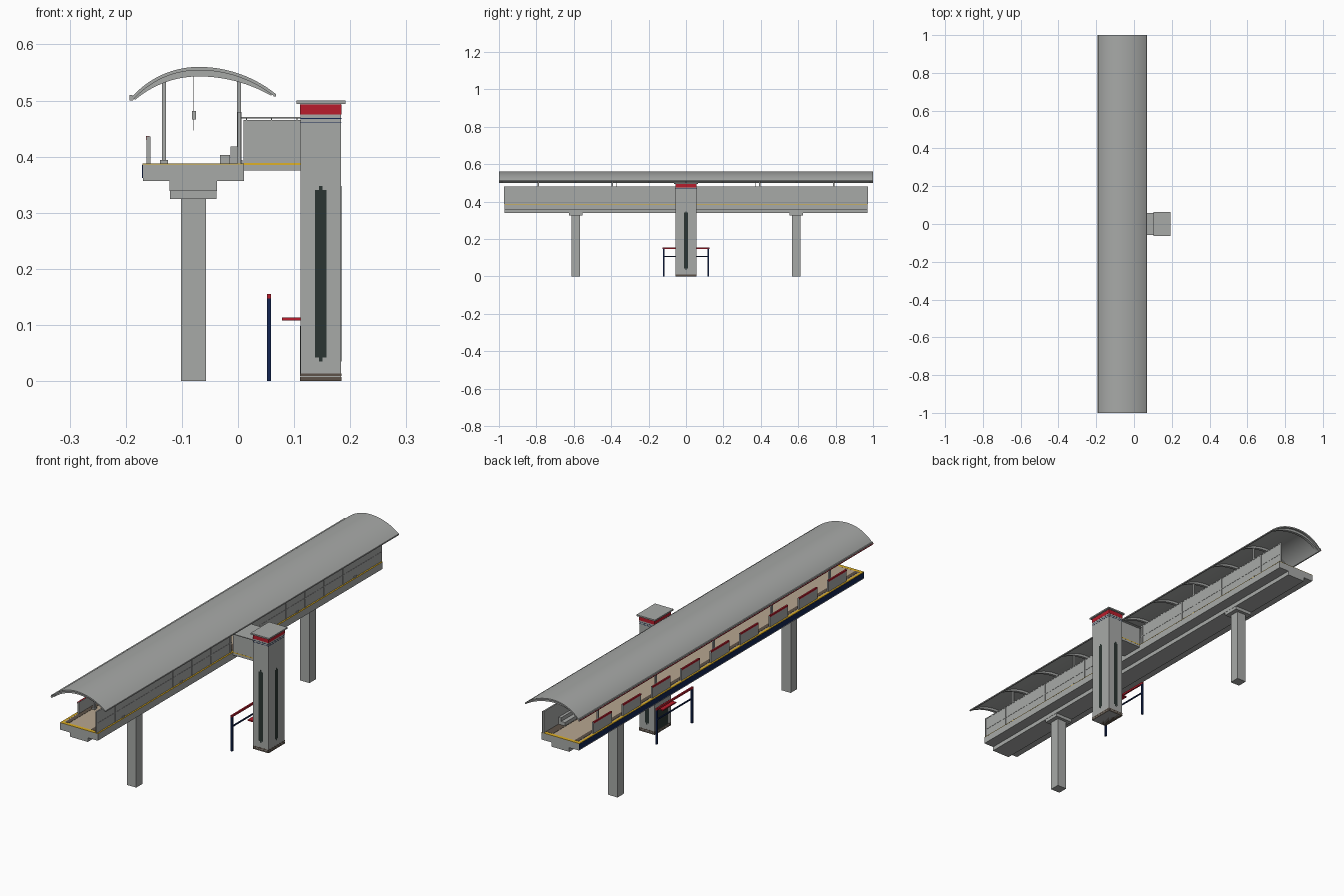
import bpy, bmesh, math

if "Cube" in bpy.data.objects:
    bpy.data.objects.remove(bpy.data.objects["Cube"])


def mat(name, r, g, b):
    m = bpy.data.materials.new(name)
    m.diffuse_color = (r, g, b, 1)
    m.use_nodes = True
    m.node_tree.nodes["Principled BSDF"].inputs["Base Color"].default_value = m.diffuse_color
    return m


GREY = mat("concrete_grey", 0.39, 0.40, 0.39)
RED = mat("red", 0.48, 0.012, 0.025)
NAVY = mat("navy", 0.006, 0.018, 0.085)
YELLOW = mat("yellow", 0.74, 0.44, 0.02)
TAN = mat("tan_floor", 0.47, 0.38, 0.28)
BROWN = mat("brown", 0.11, 0.085, 0.065)
DARK = mat("dark_glass", 0.024, 0.036, 0.032)


def finish(name, bm, m):
    bmesh.ops.recalc_face_normals(bm, faces=bm.faces)
    me = bpy.data.meshes.new(name)
    bm.to_mesh(me)
    bm.free()
    me.materials.append(m)
    ob = bpy.data.objects.new(name, me)
    bpy.context.collection.objects.link(ob)
    return ob


def boxes(name, m, *extents):
    """One object made of boxes given as (x0, x1, y0, y1, z0, z1)."""
    bm = bmesh.new()
    for x0, x1, y0, y1, z0, z1 in extents:
        vs = bmesh.ops.create_cube(bm, size=1)["verts"]
        for v in vs:
            v.co = (x0 + (v.co.x + .5) * (x1 - x0),
                    y0 + (v.co.y + .5) * (y1 - y0),
                    z0 + (v.co.z + .5) * (z1 - z0))
    return finish(name, bm, m)


def roof_line(mid, end, reach=1.0, n=14):
    """Roof curve of two tangent arcs, sunk by mid at the peak and end at the tips."""
    pts = []
    for i in range(-n, n + 1):
        r, tip = (.159, 50) if i < 0 else (.2195, 38.6)
        t = i / n * reach
        a = math.radians(tip * t)
        d = r - (mid + (end - mid) * t * t)
        pts.append((-.07 + d * math.sin(a), .56 - r + d * math.cos(a)))
    return pts


def arch(name, m, outer, inner, spans):
    """Sweep the ring between two curves along y, once for each span."""
    bm = bmesh.new()
    profile = outer + inner[::-1]
    for y0, y1 in spans:
        f = bm.faces.new([bm.verts.new((x, y0, z)) for x, z in profile])
        r = bmesh.ops.extrude_face_region(bm, geom=[f])["geom"]
        bmesh.ops.translate(bm, vec=(0, y1 - y0, 0),
                            verts=[v for v in r if isinstance(v, bmesh.types.BMVert)])
    ob = finish(name, bm, m)
    for p in ob.data.polygons:
        p.use_smooth = True
    ob.data.set_sharp_from_angle(angle=math.radians(30))


# curved roof, its ribs and edge trims
arch("roof_shell", GREY, roof_line(0, 0), roof_line(.006, .005), [(-1, 1)])
rib_y = [-.985 + .197 * i for i in range(11)]
arch("roof_ribs", GREY, roof_line(.005, .004, .97), roof_line(.017, .007, .97),
     [(y - .006, y + .006) for y in rib_y])
boxes("roof_edge_left", GREY, (-.193, -.188, -1, 1, .500, .510))
boxes("roof_edge_right", GREY, (.063, .068, -1, 1, .507, .512))
boxes("roof_edge_stripe", RED, (-.1935, -.193, -1, 1, .502, .505))

# platform deck with floor, yellow border, brown floor strips and navy side band
L = .97
boxes("deck", GREY, (-.169, .0105, -L, L, .357, .386))
boxes("floor", TAN, (-.160, .001, -L + .015, L - .015, .385, .3872))
boxes("floor_border", YELLOW,
      (-.170, -.160, -L, L, .385, .3875), (.001, .0107, -L, L, .3855, .3875),
      (-.160, .001, -L, -L + .015, .386, .3875), (-.160, .001, L - .015, L, .386, .3875))
boxes("floor_strips", BROWN, (-.155, -.138, -L + .015, L - .015, .387, .3882),
      (-.034, -.001, -L + .015, L - .015, .387, .3882))
boxes("deck_side_band", NAVY, (-.171, -.169, -L, L, .362, .385))
boxes("under_beam", GREY, (-.122, -.037, -L, L, .339, .357))

# supporting columns
for s, side in ((-1, "front"), (1, "back")):
    y = s * .59
    boxes(side + "_column", GREY, (-.102, -.057, y - .022, y + .022, 0, .326))
    boxes(side + "_column_cap", GREY, (-.121, -.038, y - .036, y + .036, .325, .339))

# rear wall with an opening to the bridge, and raised mullions and rails
boxes("rear_wall", GREY, (-.001, .0045, -L, -.05, .387, .48), (-.001, .0045, .05, L, .387, .48))
mull = [s * (.06 + .13 * i) for i in range(8) for s in (-1, 1)]
boxes("wall_mullions", GREY, *[(.0045, .006, y - .003, y + .003, .387, .48) for y in mull])
boxes("wall_rails", GREY, *[(.0045, .0055, a, b, z, z + .004)
                            for a, b in ((-L, -.05), (.05, L)) for z in (.425, .476)])

# platform edge screens with a red stripe along the outer top
screen_y = [-.8 + .2 * i for i in range(9)]
boxes("edge_screens", GREY, *[(-.163, -.156, y - .062, y + .062, .3875, .436) for y in screen_y])
boxes("screen_stripes", RED, *[(-.1637, -.1575, y - .0615, y + .0615, .430, .4365)
                               for y in screen_y])

# roof posts with feet
post_y = [-.79, -.395, 0, .395, .79]
boxes("left_posts", GREY, *[(-.135, -.128, y - .004, y + .004, .3875, .543) for y in post_y])
boxes("right_posts", GREY, *[(-.002, .005, y - .004, y + .004, .3875, .537) for y in post_y if y])
boxes("post_feet", GREY,
      *[(-.139, -.125, y - .008, y + .008, .3875, .394) for y in post_y],
      *[(-.006, .008, y - .008, y + .008, .3875, .394) for y in post_y if y])

# benches along the rear wall
bench_y = [s * (.2 * i) for i in range(1, 5) for s in (-1, 1)]
boxes("bench_seats", GREY, *[(-.032, -.014, y - .07, y + .07, .3875, .403) for y in bench_y])
boxes("bench_backs", GREY, *[(-.013, -.001, y - .07, y + .07, .3875, .418) for y in bench_y])

# hanging signs
boxes("sign_rods", GREY, *[(-.079, -.078, y + d - .001, y + d + .001, .447, .548)
                           for y in (-.395, .395) for d in (-.025, .025)])
boxes("sign_boards", GREY, *[(-.082, -.075, y - .036, y + .036, .466, .481) for y in (-.395, .395)])

# bridge from platform to tower
boxes("bridge_floor", GREY, (.01, .111, -.05, .05, .375, .386))
boxes("bridge_walls", GREY, (.01, .111, -.05, -.044, .386, .465), (.01, .111, .044, .05, .386, .465))
boxes("bridge_stripes", YELLOW, (.01, .111, -.0505, -.05, .385, .3885),
      (.01, .111, .05, .0505, .385, .3885))
boxes("bridge_roof", GREY, (.005, .111, -.058, .058, .468, .471))
boxes("bridge_roof_posts", GREY, *[(x - .001, x + .001, y - .001, y + .001, .465, .468)
                                   for x in (.015, .06, .105) for y in (-.047, .047)])

# lift tower with bands, roof, windows and door
boxes("tower", GREY, (.111, .184, -.055, .055, 0, .494))


def band(name, m, z0, z1, t=.0005):
    boxes(name, m, (.111 - t, .184 + t, -.055 - t, .055 + t, z0, z1))


band("tower_red_band", RED, .475, .493)
band("tower_upper_line", NAVY, .4675, .469)
band("tower_lower_line", NAVY, .4605, .462)
band("tower_base_lower", BROWN, 0, .007)
band("tower_base_upper", BROWN, .009, .014)
boxes("tower_roof", GREY, (.104, .192, -.063, .063, .494, .500))
wins = []
for w, z0, z1 in ((.010, .042, .341), (.0035, .035, .348)):
    wins.append((.1475 - w, .1475 + w, -.0555, .0555, z0, z1))
    wins.append((.15, .1845, -w, w, z0, z1))
boxes("tower_windows", DARK, *wins)
boxes("tower_door", DARK, (.1105, .112, -.035, .035, .014, .098))
boxes("door_canopy", RED, (.078, .111, -.045, .045, .108, .113))

# entrance gate frame
boxes("gate_posts", NAVY, *[(.052, .059, y - .004, y + .004, 0, .148) for y in (-.12, .12)])
boxes("gate_top", RED, (.052, .059, -.125, .125, .147, .155))
boxes("gate_rail", NAVY, (.053, .058, -.12, .12, .103, .108))
